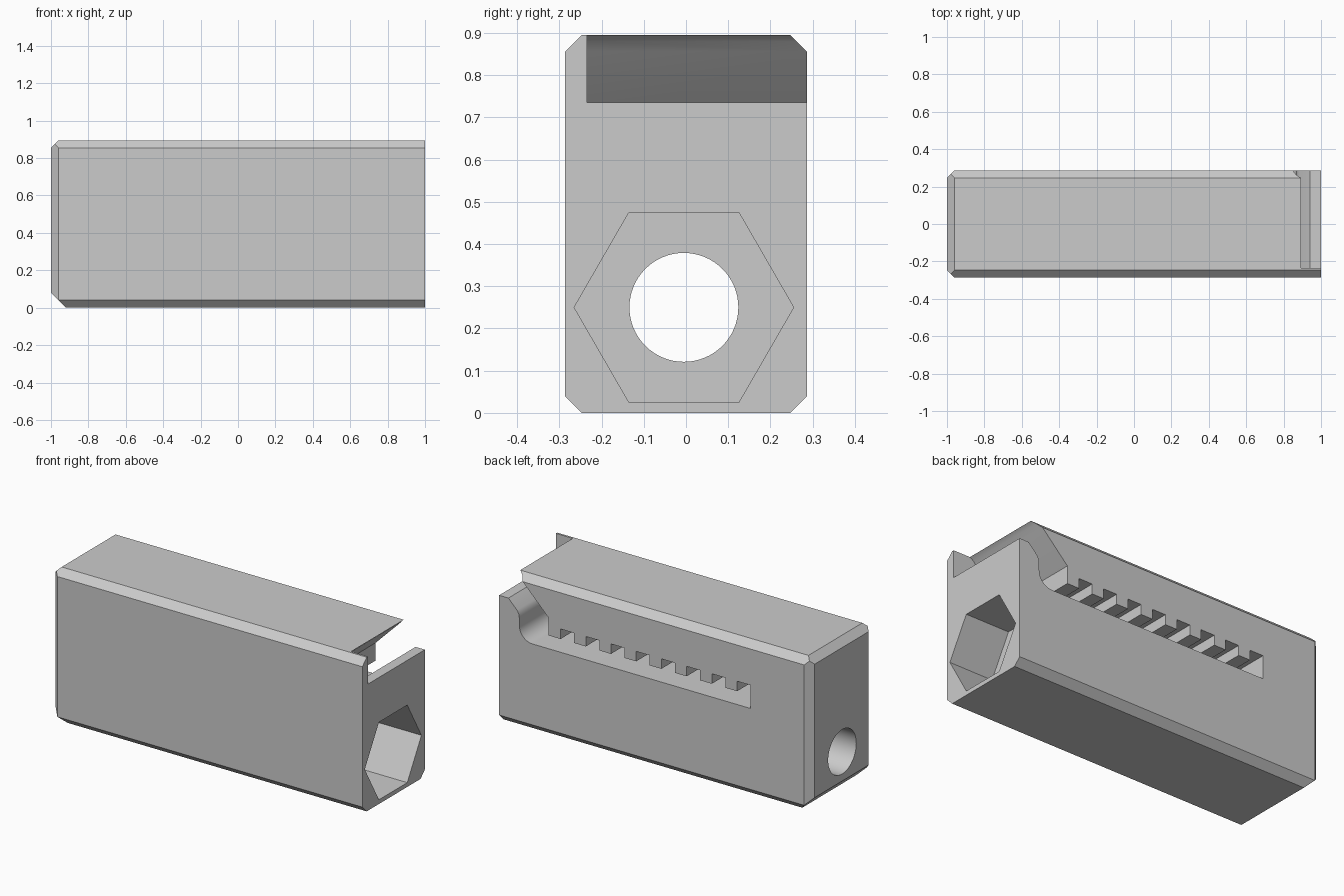
import bpy, bmesh
from math import cos, sin, pi, radians
from mathutils import Vector

if "Cube" in bpy.data.objects:
    bpy.data.objects.remove(bpy.data.objects["Cube"])

W, H = 0.287, 0.895          # half depth, height
HOLE_Y, HOLE_Z = -0.005, 0.25

grey = bpy.data.materials.new("light_grey")
grey.use_nodes = True
colour = (0.6, 0.6, 0.6, 1)
grey.diffuse_color = colour
grey.node_tree.nodes["Principled BSDF"].inputs["Base Color"].default_value = colour


def to_object(name, bm):
    bmesh.ops.recalc_face_normals(bm, faces=bm.faces)
    mesh = bpy.data.meshes.new(name)
    bm.to_mesh(mesh)
    bm.free()
    mesh.materials.append(grey)
    obj = bpy.data.objects.new(name, mesh)
    bpy.context.collection.objects.link(obj)
    return obj


def prism(name, points, offset):
    """Extrude a flat outline along an offset."""
    bm = bmesh.new()
    face = bm.faces.new([bm.verts.new(p) for p in points])
    new = bmesh.ops.extrude_face_region(bm, geom=[face])["geom"]
    bmesh.ops.translate(bm, vec=offset, verts=[v for v in new if isinstance(v, bmesh.types.BMVert)])
    return to_object(name, bm)


def bore(name, sides, radius, x0, x1):
    """Regular prism running along x through the hole centre."""
    ring = [(x0, HOLE_Y + radius * cos(2 * pi * i / sides), HOLE_Z + radius * sin(2 * pi * i / sides))
            for i in range(sides)]
    return prism(name, ring, (x1 - x0, 0, 0))


def carve(target, cutter):
    mod = target.modifiers.new(cutter.name, "BOOLEAN")
    mod.operation, mod.solver, mod.object = "DIFFERENCE", "EXACT", cutter
    bpy.context.view_layer.objects.active = target
    bpy.ops.object.modifier_apply(modifier=mod.name)
    bpy.data.objects.remove(cutter)


# Block with chamfered long edges and a chamfered -x end
bm = bmesh.new()
bmesh.ops.create_cube(bm, size=2)
for v in bm.verts:
    v.co = (v.co.x, v.co.y * W, (v.co.z + 1) * H / 2)
centre, half = Vector((0, 0, H / 2)), Vector((1, W, H / 2))
chamfers = [((0, sy, sz), 0.04) for sy in (-1, 1) for sz in (-1, 1)]
chamfers += [((-1, s, 0), 0.04) for s in (-1, 1)]
chamfers += [((-1, 0, 1), 0.04), ((-1, 0, -1), 0.08)]
for direction, size in chamfers:
    n = Vector(direction)
    reach = sum(abs(a) * b for a, b in zip(n, half)) - size
    cut = bmesh.ops.bisect_plane(bm, geom=bm.verts[:] + bm.edges[:] + bm.faces[:], dist=1e-6,
                                 plane_co=centre + n * reach / 2, plane_no=n, clear_outer=True)
    bmesh.ops.holes_fill(bm, edges=[e for e in cut["geom_cut"] if isinstance(e, bmesh.types.BMEdge)])
body = to_object("block_body", bm)

# Notched slot, open at the back and at the +x end
FLOOR, TOOTH, ROOF = 0.51, 0.587, 0.645
NOTCHES, PITCH, GAP = 8, 0.162, 0.087
r = 0.085
outline = [(1.1, 1.0), (1.1, 0.735), (0.94, 0.735), (0.885, 0.68), (0.874, 0.662), (0.87, 0.64)]
outline += [(0.87 - r + r * cos(a), FLOOR + r - r * sin(a)) for a in (pi / 2 * i / 10 for i in range(11))]
last = 0.605 - PITCH * (NOTCHES - 1) - GAP
outline += [(last, FLOOR)]
for i in reversed(range(NOTCHES)):
    left = 0.605 - PITCH * i
    if i < NOTCHES - 1:
        outline += [(left - GAP, TOOTH)]
    outline += [(left - GAP, ROOF), (left, ROOF), (left, TOOTH)]
outline += [(0.683, TOOTH), (0.683, 0.69), (0.85, 0.857), (0.868, 0.88), (0.892, H), (0.892, 1.0)]
carve(body, prism("slot_cutter", [(x, -0.235, z) for x, z in outline], (0, 0.7, 0)))

# Hexagonal nut pocket and round through hole
carve(body, bore("hex_cutter", 6, 0.26, 0.72, 1.1))
carve(body, bore("hole_cutter", 64, 0.129, -1.1, 1.1))

bpy.ops.object.select_all(action="DESELECT")
body.select_set(True)
bpy.context.view_layer.objects.active = body
bpy.ops.object.shade_smooth_by_angle(angle=radians(28))
